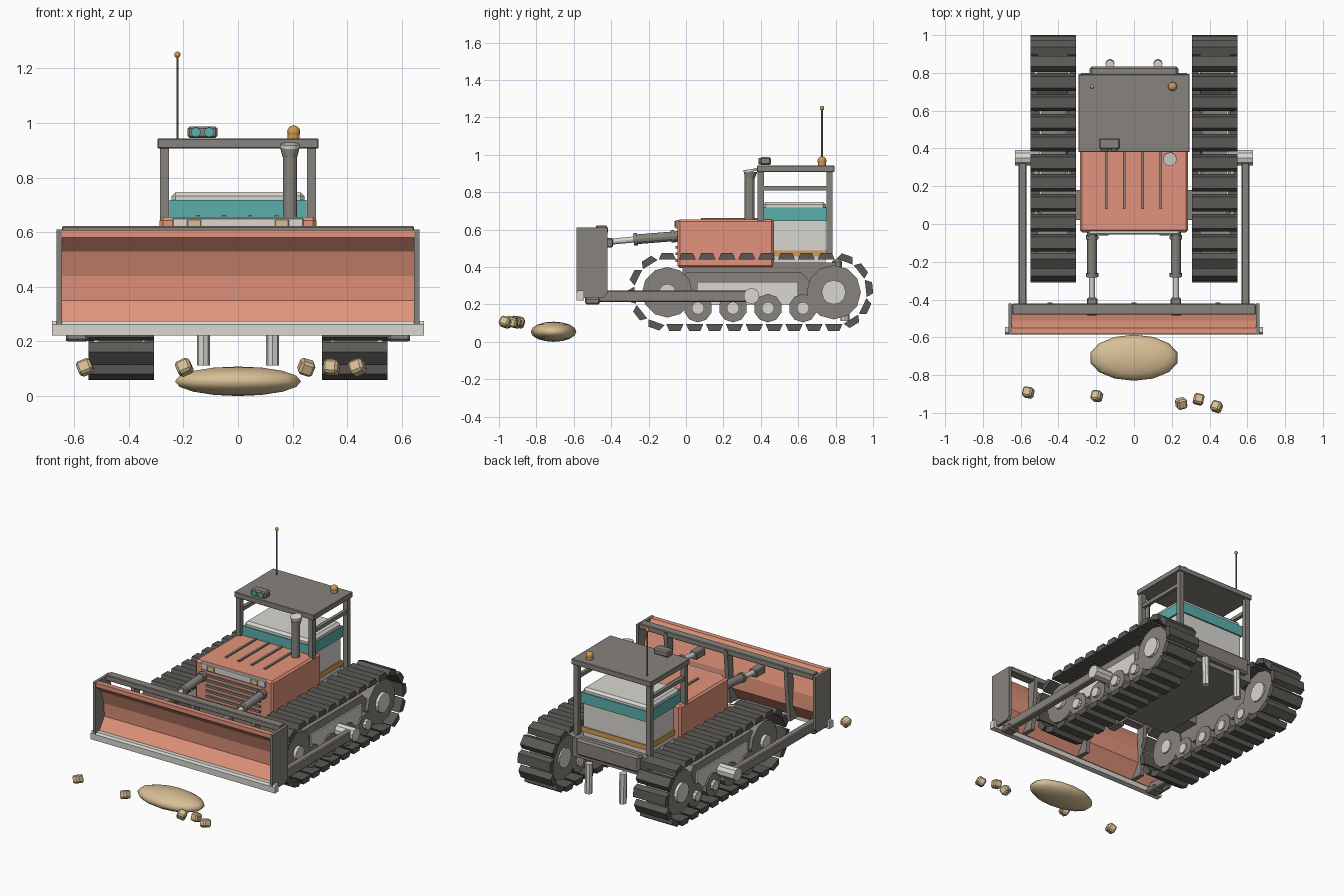
import bpy, bmesh, math, random
from mathutils import Vector, Matrix

if "Cube" in bpy.data.objects:
    bpy.data.objects.remove(bpy.data.objects["Cube"])

random.seed(4)


def mat(name, r, g, b):
    m = bpy.data.materials.new(name)
    m.diffuse_color = (r, g, b, 1)
    m.use_nodes = True
    m.node_tree.nodes["Principled BSDF"].inputs["Base Color"].default_value = m.diffuse_color
    return m


ORANGE = mat("orange paint", 0.76, 0.295, 0.2)
GREY = mat("steel grey", 0.245, 0.225, 0.2)
DARK = mat("track dark grey", 0.105, 0.1, 0.09)
LIGHT = mat("light grey", 0.7, 0.68, 0.64)
TEAL = mat("teal glass", 0.1, 0.43, 0.4)
AMBER = mat("amber", 0.65, 0.33, 0.08)
TAN = mat("sand tan", 0.68, 0.52, 0.3)


def finish(name, bm, m, smooth=False):
    bmesh.ops.recalc_face_normals(bm, faces=bm.faces)
    me = bpy.data.meshes.new(name)
    bm.to_mesh(me)
    bm.free()
    me.materials.append(m)
    ob = bpy.data.objects.new(name, me)
    bpy.context.collection.objects.link(ob)
    if smooth:
        me.shade_smooth()
    return ob


def box(name, x, y, z, m, bevel=0):
    """Box from (min, max) ranges."""
    bm = bmesh.new()
    bmesh.ops.create_cube(bm, size=1)
    for v in bm.verts:
        v.co = [r[0] + (c + 0.5) * (r[1] - r[0]) for c, r in zip(v.co, (x, y, z))]
    ob = finish(name, bm, m)
    if bevel:
        mod = ob.modifiers.new("bevel", "BEVEL")
        mod.width, mod.segments = bevel, 1
    return ob


def around(c, w):
    return (c - w / 2, c + w / 2)


def cyl(name, a, b, r, m, sides=12, r2=None):
    """Cylinder or cone between two points."""
    a, b = Vector(a), Vector(b)
    d = b - a
    bm = bmesh.new()
    bmesh.ops.create_cone(bm, cap_ends=True, segments=sides, radius1=r,
                          radius2=r if r2 is None else r2, depth=d.length)
    rot = d.to_track_quat('Z', 'Y').to_matrix().to_4x4()
    bm.transform(Matrix.Translation((a + b) / 2) @ rot)
    return finish(name, bm, m)


def prism(name, profile, x, m):
    """Side profile of (y, z) points extruded across x."""
    bm = bmesh.new()
    f = bm.faces.new([bm.verts.new((x[0], p, q)) for p, q in profile])
    ext = bmesh.ops.extrude_face_region(bm, geom=[f])
    for v in ext["geom"]:
        if isinstance(v, bmesh.types.BMVert):
            v.co.x = x[1]
    return finish(name, bm, m)


def ball(name, c, size, m, u=12, v=8):
    bm = bmesh.new()
    bmesh.ops.create_uvsphere(bm, u_segments=u, v_segments=v, radius=1)
    bm.transform(Matrix.Translation(c) @ Matrix.Diagonal((*size, 1)))
    return finish(name, bm, m, True)


# Crawler tracks: tapered shoes spaced around a stadium path
Y0, Y1, ZC, RI, RO, SHOES = -0.1, 0.79, 0.267, 0.172, 0.209, 28
RUN, ARC = Y1 - Y0, math.pi * 0.19


def path(s):
    """Centre, outward angle for a distance along the track."""
    if s < RUN:
        return Y0 + s, math.pi / 2
    if s < RUN + ARC:
        return Y1, math.pi / 2 - (s - RUN) / 0.19
    if s < 2 * RUN + ARC:
        return Y1 - (s - RUN - ARC), -math.pi / 2
    return Y0, -math.pi / 2 - (s - 2 * RUN - ARC) / 0.19


def track(name, x0, x1):
    bm = bmesh.new()
    for i in range(SHOES):
        cy, a = path(i * 2 * (RUN + ARC) / SHOES)
        n = Vector((0, math.cos(a), math.sin(a)))
        t = Vector((0, -n.z, n.y))
        ends = []
        for x in (x0, x1):
            c = Vector((x, cy, ZC))
            ends.append([bm.verts.new(c + n * r + t * w) for r, w in
                         ((RI, -0.046), (RI, 0.046), (RO, 0.03), (RO, -0.03))])
        e, f = ends
        bm.faces.new(e)
        bm.faces.new(f[::-1])
        for k in range(4):
            j = (k + 1) % 4
            bm.faces.new((e[j], e[k], f[k], f[j]))
    finish(name, bm, DARK)


for s, side in ((-1, "left"), (1, "right")):
    def sx(a, b):
        return tuple(sorted((s * a, s * b)))

    track(side + "_track", *sx(0.308, 0.548))
    # Undercarriage: sprocket, idler, rollers and frame
    for nm, y, z, r, hub, n in [("sprocket", 0.79, 0.265, 0.145, 0.065, 12),
                                ("idler", -0.1, 0.265, 0.135, 0.045, 12)] + \
            [("roller", 0.064 + 0.187 * i, 0.18, 0.076, 0.034, 10) for i in range(4)]:
        cyl(side + "_" + nm, (s * 0.35, y, z), (s * 0.51, y, z), r, GREY, n)
        cyl(side + "_" + nm + "_hub", (s * 0.34, y, z), (s * 0.53, y, z), hub, LIGHT, n)
    prism(side + "_track_frame", [(0, 0.2), (0.66, 0.2), (0.68, 0.3), (0.62, 0.37),
                                  (0.0, 0.37), (-0.06, 0.28)], sx(0.36, 0.49), GREY)
    box(side + "_frame_cover", sx(0.48, 0.5), (0.06, 0.6), (0.2, 0.32), LIGHT)
    box(side + "_axle_beam", sx(0.2, 0.4), (0.02, 0.18), (0.31, 0.37), GREY)

    # Blade push arm with trunnion and front bracket
    box(side + "_push_arm", sx(0.568, 0.612), (-0.54, 0.36), (0.212, 0.275), GREY, 0.006)
    cyl(side + "_trunnion", (s * 0.5, 0.35, 0.245), (s * 0.63, 0.35, 0.245), 0.043, LIGHT, 10)
    box(side + "_arm_bracket", sx(0.55, 0.63), (-0.54, -0.46), (0.2, 0.235), GREY, 0.008)

    # Lift cylinder
    cx = s * 0.222
    cyl(side + "_lift_barrel", (cx, -0.03, 0.567), (cx, -0.28, 0.547), 0.026, GREY)
    for y, z in ((-0.26, 0.549), (-0.06, 0.565)):
        cyl(side + "_barrel_collar", (cx, y, z), (cx, y - 0.02, z - 0.002), 0.033, GREY)
    cyl(side + "_lift_rod", (cx, -0.28, 0.547), (cx, -0.46, 0.53), 0.016, LIGHT)
    box(side + "_rod_clevis", around(cx, 0.055), (-0.485, -0.39), (0.505, 0.555), GREY, 0.006)

    # Blade end plate
    prism(side + "_blade_end_plate", [(-0.585, 0.61), (-0.585, 0.26), (-0.56, 0.235),
                                      (-0.44, 0.235), (-0.42, 0.26), (-0.42, 0.61)],
          sx(0.645, 0.665), GREY)

    # Canopy posts and side rail
    for nm, y, z in (("front", 0.4, 0.42), ("rear", 0.768, 0.44)):
        box(side + "_" + nm + "_post", sx(0.252, 0.285), around(y, 0.033), (z, 0.91), GREY)
    box(side + "_side_rail", sx(0.258, 0.28), (0.4, 0.768), (0.808, 0.832), GREY)

    # Ripper shank and headlight
    cyl(side + "_ripper", (s * 0.127, 0.845, 0.31), (s * 0.127, 0.85, 0.112), 0.024, LIGHT, 8)
    box(side + "_headlight", sx(0.135, 0.187), (-0.062, -0.04), (0.61, 0.647), TAN, 0.003)

# Blade: curved mouldboard, cutting edge, top beam and ribs
prism("mouldboard", [(-0.583, 0.608), (-0.583, 0.58), (-0.53, 0.53), (-0.497, 0.44),
                     (-0.492, 0.35), (-0.555, 0.26), (-0.535, 0.25), (-0.472, 0.345),
                     (-0.477, 0.445), (-0.51, 0.54), (-0.55, 0.608)], (-0.664, 0.664), ORANGE)
prism("cutting_edge", [(-0.585, 0.222), (-0.585, 0.262), (-0.575, 0.275), (-0.545, 0.275),
                       (-0.545, 0.222)], (-0.682, 0.682), LIGHT)
box("blade_top_beam", (-0.645, 0.645), (-0.48, -0.422), (0.585, 0.622), GREY, 0.004)
for x in (-0.445, 0, 0.445):
    prism("blade_rib", [(-0.54, 0.253), (-0.45, 0.25), (-0.435, 0.4), (-0.416, 0.612),
                        (-0.478, 0.6), (-0.48, 0.445), (-0.477, 0.347)],
          around(x, 0.028), GREY)

# Chassis and rear drawbar
box("chassis", (-0.28, 0.28), (-0.02, 0.8), (0.3, 0.425), GREY)
box("rear_drawbar", (-0.235, 0.235), (0.78, 0.835), (0.33, 0.44), GREY, 0.012)

# Hood with vents and grille
box("hood", (-0.287, 0.287), (-0.045, 0.47), (0.395, 0.655), ORANGE, 0.012)
for i in range(4):
    box("hood_vent", around(-0.147 + 0.096 * i, 0.014), (0.08, 0.4), (0.65, 0.663), GREY)
box("radiator_header", (-0.24, 0.24), (-0.055, -0.03), (0.605, 0.652), LIGHT, 0.004)
for i in range(5):
    box("grille_slat", (-0.2, 0.2), (-0.056, -0.035), around(0.435 + 0.035 * i, 0.014), GREY)

# Exhaust stack with flared, tilted tip
cyl("exhaust_stack", (0.19, 0.34, 0.64), (0.19, 0.34, 0.89), 0.026, GREY)
cyl("exhaust_flare", (0.19, 0.34, 0.875), (0.19, 0.345, 0.912), 0.027, GREY, 12, 0.036)
cyl("exhaust_tip", (0.19, 0.345, 0.91), (0.19, 0.343, 0.923), 0.036, LIGHT)

# Cab
box("cab_body", (-0.238, 0.238), (0.41, 0.745), (0.42, 0.66), LIGHT)
box("cab_trim", (-0.246, 0.246), (0.41, 0.753), (0.455, 0.488), AMBER)
box("cab_windows", (-0.25, 0.25), (0.405, 0.755), (0.645, 0.717), TEAL)
box("cab_cap", (-0.243, 0.243), (0.412, 0.748), (0.7, 0.748), LIGHT, 0.015)
box("canopy_roof", (-0.295, 0.295), (0.38, 0.793), (0.907, 0.943), GREY, 0.003)

# Roof fittings
box("work_light", (-0.185, -0.075), (0.395, 0.455), (0.945, 0.987), GREY, 0.008)
for x in (-0.155, -0.105):
    cyl("work_light_lens", (x, 0.4, 0.966), (x, 0.388, 0.966), 0.018, TEAL, 10)
cyl("antenna", (-0.222, 0.727, 0.94), (-0.222, 0.727, 1.245), 0.0045, GREY, 6)
ball("antenna_tip", (-0.222, 0.727, 1.25), (0.012,) * 3, AMBER, 10, 6)
cyl("beacon_base", (0.204, 0.727, 0.94), (0.204, 0.727, 0.965), 0.022, AMBER)
ball("beacon", (0.204, 0.727, 0.967), (0.024,) * 3, AMBER)

# Soil mound and loose rocks
ball("soil_mound", (0, -0.708, 0.054), (0.237, 0.122, 0.054), TAN, 14, 8)
for x, y in ((-0.56, -0.892), (-0.197, -0.911), (0.25, -0.95), (0.342, -0.928), (0.437, -0.967)):
    rock = box("rock", (-0.027, 0.027), (-0.027, 0.027), (-0.026, 0.026), TAN, 0.009)
    rock.location = (x, y, 0.105)
    rock.rotation_euler = [random.uniform(-0.5, 0.5) for _ in range(3)]
